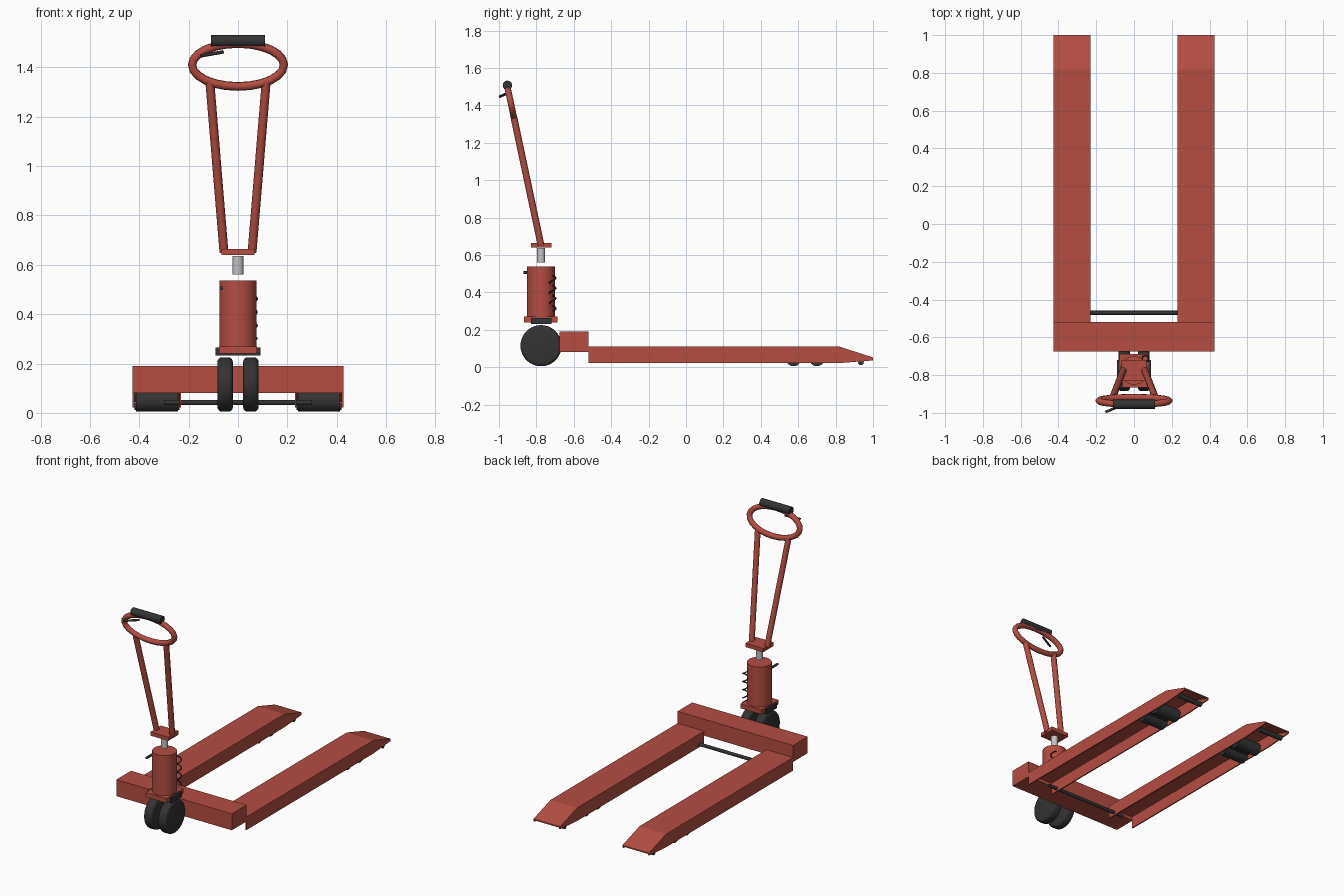
import bpy, bmesh, math
from mathutils import Vector

if "Cube" in bpy.data.objects:
    bpy.data.objects.remove(bpy.data.objects["Cube"])


def material(name, rgb):
    m = bpy.data.materials.new(name)
    m.diffuse_color = (*rgb, 1)
    m.use_nodes = True
    m.node_tree.nodes["Principled BSDF"].inputs["Base Color"].default_value = m.diffuse_color
    return m


RED = material("red paint", (0.46, 0.075, 0.055))
BLACK = material("black rubber", (0.033, 0.033, 0.033))
STEEL = material("light steel", (0.55, 0.55, 0.55))


def finish(bm, name, mat, smooth=False):
    bmesh.ops.recalc_face_normals(bm, faces=bm.faces)
    mesh = bpy.data.meshes.new(name)
    bm.to_mesh(mesh)
    bm.free()
    mesh.materials.append(mat)
    ob = bpy.data.objects.new(name, mesh)
    bpy.context.collection.objects.link(ob)
    if smooth:
        bpy.ops.object.select_all(action='DESELECT')
        ob.select_set(True)
        bpy.context.view_layer.objects.active = ob
        bpy.ops.object.shade_smooth_by_angle(angle=math.radians(35))
    return ob


def prism(name, profile, x0, x1, mat):
    """Extrude a (y, z) profile along x."""
    bm = bmesh.new()
    face = bm.faces.new([bm.verts.new((x0, y, z)) for y, z in profile])
    ext = bmesh.ops.extrude_face_region(bm, geom=[face])
    verts = [v for v in ext['geom'] if isinstance(v, bmesh.types.BMVert)]
    bmesh.ops.translate(bm, vec=(x1 - x0, 0, 0), verts=verts)
    return finish(bm, name, mat)


def box(name, x0, x1, y0, y1, z0, z1, mat):
    return prism(name, [(y0, z0), (y1, z0), (y1, z1), (y0, z1)], x0, x1, mat)


def rod(name, a, b, r, mat, seg=24, bevel=0):
    """Cylinder between two points, optionally with rounded rims."""
    a, b = Vector(a), Vector(b)
    bm = bmesh.new()
    bmesh.ops.create_cone(bm, cap_ends=True, segments=seg, radius1=r, radius2=r, depth=(b - a).length)
    if bevel:
        rims = [e for e in bm.edges if any(len(f.verts) > 4 for f in e.link_faces)]
        bmesh.ops.bevel(bm, geom=rims, offset=bevel, segments=4, profile=0.5, affect='EDGES')
    rot = Vector((0, 0, 1)).rotation_difference(b - a).to_matrix()
    bmesh.ops.rotate(bm, matrix=rot, verts=bm.verts)
    bmesh.ops.translate(bm, vec=(a + b) / 2, verts=bm.verts)
    return finish(bm, name, mat, True)


def tube(name, pts, r, mat, cyclic=False, res=2):
    """Round tube that follows a list of points."""
    cu = bpy.data.curves.new(name, 'CURVE')
    cu.dimensions = '3D'
    cu.bevel_depth = r
    cu.bevel_resolution = res
    cu.use_fill_caps = True
    sp = cu.splines.new('POLY')
    sp.points.add(len(pts) - 1)
    for p, co in zip(sp.points, pts):
        p.co = (*co, 1)
    sp.use_cyclic_u = cyclic
    cu.materials.append(mat)
    ob = bpy.data.objects.new(name, cu)
    bpy.context.collection.objects.link(ob)
    bpy.ops.object.select_all(action='DESELECT')
    ob.select_set(True)
    bpy.context.view_layer.objects.active = ob
    bpy.ops.object.convert(target='MESH')
    bpy.ops.object.shade_smooth_by_angle(angle=math.radians(50))


PY = -0.775   # pump axis

# Forks: open channels with a sloping tip, and the rollers inside
T = 0.008
wall = [(-0.52, 0.022), (0.82, 0.022), (1.0, 0.036), (1.0, 0.052), (0.82, 0.11), (-0.52, 0.11)]
top = [(-0.52, 0.11 - T), (0.82, 0.11 - T), (1.0, 0.052 - T), (1.0, 0.052), (0.82, 0.11), (-0.52, 0.11)]
for side, s in (("left", -1), ("right", 1)):
    prism(side + "_fork_top", top, s * (0.23 + T), s * (0.427 - T), RED)
    prism(side + "_fork_inner_wall", wall, s * 0.23, s * (0.23 + T), RED)
    prism(side + "_fork_outer_wall", wall, s * (0.427 - T), s * 0.427, RED)
    for n, y in (("front", 0.575), ("rear", 0.70)):
        rod(f"{side}_{n}_load_roller", (s * 0.243, y, 0.047), (s * 0.414, y, 0.047), 0.042, BLACK)
    box(side + "_roller_link", s * 0.25, s * 0.407, 0.575, 0.70, 0.04, 0.06, BLACK)
    rod(side + "_tip_roller", (s * 0.238, 0.935, 0.027), (s * 0.419, 0.935, 0.027), 0.016, BLACK, 16)

# Crossbar and axle rod between the forks
box("crossbar", -0.427, 0.427, -0.675, -0.52, 0.08, 0.19, RED)
rod("axle_rod", (-0.30, -0.47, 0.042), (0.30, -0.47, 0.042), 0.011, BLACK, 16)

# Steering wheels
for side, s in (("left", -1), ("right", 1)):
    rod(side + "_steering_wheel", (s * 0.021, PY, 0.115), (s * 0.083, PY, 0.115), 0.11, BLACK, 40, 0.018)

# Pump body on its base
box("steering_bracket", -0.091, 0.091, PY - 0.055, PY + 0.055, 0.232, 0.264, BLACK)
box("pump_base", -0.078, 0.078, PY - 0.09, PY + 0.088, 0.24, 0.27, RED)
rod("pump_body", (0, PY, 0.265), (0, PY, 0.537), 0.075, RED, 32)
rod("piston", (0, PY, 0.56), (0, PY, 0.636), 0.022, STEEL)
rod("release_pedal", (-0.068, -0.80, 0.505), (-0.068, -0.87, 0.505), 0.008, BLACK, 12)

# Return spring
steps = 48
tube("return_spring", [(0.06 + 0.017 * math.cos(t), -0.713 + 0.017 * math.sin(t), 0.30 + 0.19 * i / steps)
                       for i in range(steps + 1) for t in [i / steps * 3.5 * math.tau]], 0.004, BLACK, res=1)

# Handle plate and arms
box("handle_plate", -0.066, 0.066, PY - 0.055, PY + 0.055, 0.64, 0.665, RED)
for side, s in (("left", -1), ("right", 1)):
    rod(side + "_handle_arm", (s * 0.057, PY, 0.652), (s * 0.114, -0.921, 1.34), 0.018, RED, 16)

# Oval handle loop, tilted along the arms
tilt = Vector((0, -0.212, 1))
loop = [Vector((0.186 * math.cos(a), -0.936, 1.41)) + tilt * 0.087 * math.sin(a)
        for a in (math.tau * i / 24 for i in range(24))]
tube("handle_loop", loop, 0.018, RED, True)

# Grip and lowering lever
rod("hand_grip", (-0.11, -0.955, 1.507), (0.11, -0.955, 1.507), 0.025, BLACK)
rod("lowering_lever", (-0.06, -0.958, 1.463), (-0.15, -0.995, 1.447), 0.007, BLACK, 12)
